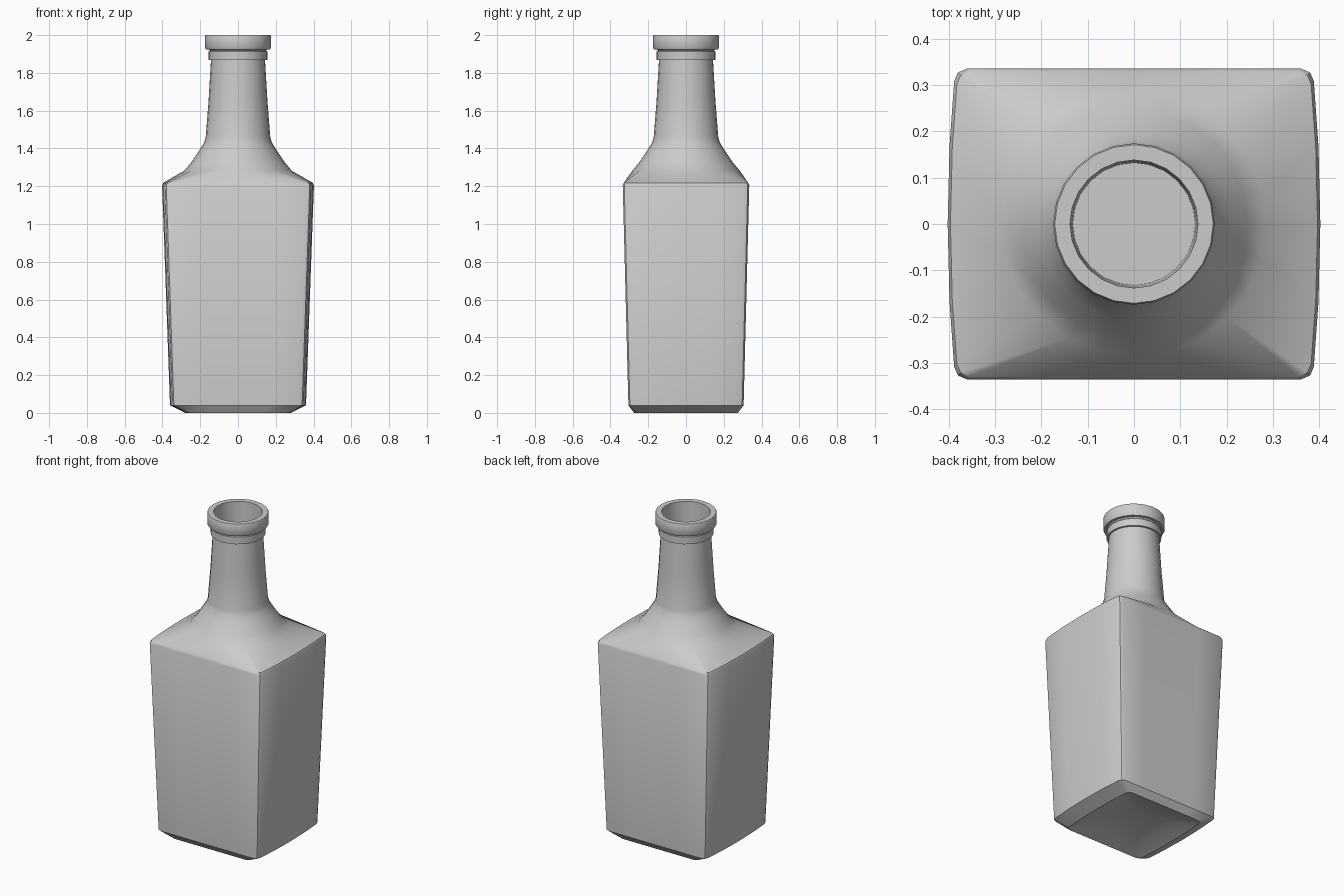
import bpy, bmesh, math
from math import cos, sin, radians

if "Cube" in bpy.data.objects:
    bpy.data.objects.remove(bpy.data.objects["Cube"])

N = 24


def round_ring(z, r):
    return [(r * cos(radians(15 * i)), r * sin(radians(15 * i)), z) for i in range(N)]


def square_ring(z, a, b, r=0.027):
    # Rounded rectangle with slightly bowed left and right sides
    c = a * 0.965
    quarter = [(a, 0), (a * 0.99, b * 0.5), (c, b - r), (c - 0.3 * r, b - 0.3 * r),
               (c - r, b), (a * 0.5, b), (0, b)]
    half = quarter + [(-x, y) for x, y in quarter[-2::-1]]
    full = half + [(x, -y) for x, y in half[-2:0:-1]]
    return [(x, y, z) for x, y in full]


# Hollowed base, tapered body and flat shoulder edge
rings = [
    round_ring(0.05, 0.10),
    square_ring(0.025, 0.21, 0.20),
    square_ring(0.0, 0.28, 0.275),
    square_ring(0.04, 0.36, 0.305),
    square_ring(1.205, 0.402, 0.335),
    square_ring(1.218, 0.396, 0.329),
]
# Shoulder curve, neck, collar, lip and mouth
for z, r in [(1.282, 0.285), (1.33, 0.245), (1.39, 0.205), (1.43, 0.180),
             (1.46, 0.171), (1.65, 0.156), (1.868, 0.143),
             (1.868, 0.155), (1.912, 0.155), (1.918, 0.148), (1.925, 0.155),
             (1.925, 0.170), (1.932, 0.174), (1.994, 0.174), (2.0, 0.171),
             (2.0, 0.138), (1.75, 0.132)]:
    rings.append(round_ring(z, r))

bm = bmesh.new()
loops = [[bm.verts.new(p) for p in ring] for ring in rings]
for low, high in zip(loops, loops[1:]):
    for i in range(N):
        j = (i + 1) % N
        bm.faces.new((low[i], low[j], high[j], high[i]))
bm.faces.new(loops[0][::-1])
bm.faces.new(loops[-1])
bmesh.ops.recalc_face_normals(bm, faces=bm.faces)

mesh = bpy.data.meshes.new("bottle")
bm.to_mesh(mesh)
bm.free()
bottle = bpy.data.objects.new("bottle", mesh)
bpy.context.collection.objects.link(bottle)
bpy.context.view_layer.objects.active = bottle
bottle.select_set(True)
bpy.ops.object.shade_smooth_by_angle(angle=radians(35))
